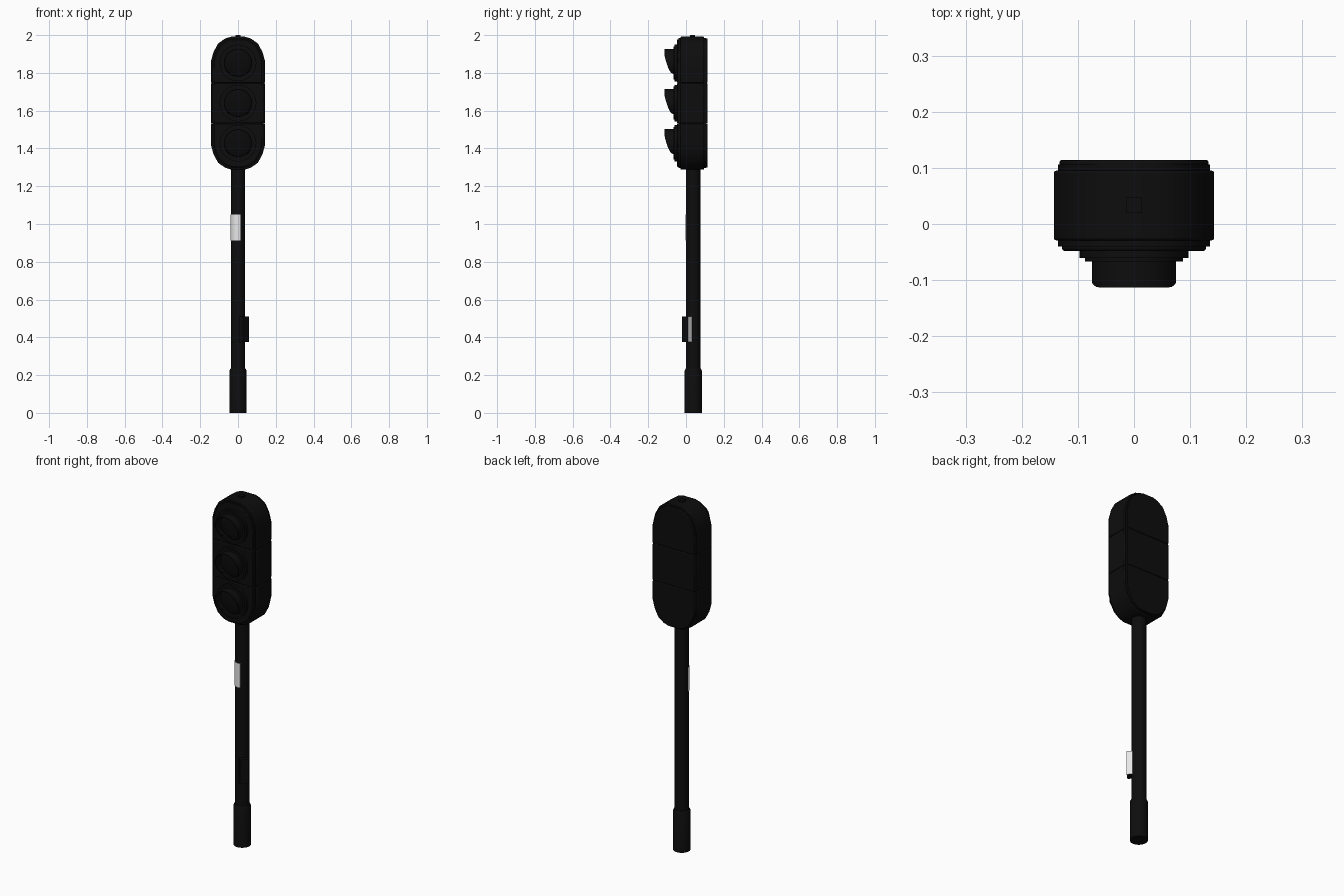
import bpy, bmesh, math
from mathutils import Vector

cube = bpy.data.objects.get("Cube")
if cube:
    bpy.data.objects.remove(cube, do_unlink=True)


def material(name, value, rough=0.6):
    m = bpy.data.materials.new(name)
    m.use_nodes = True
    col = (value, value, value, 1)
    m.diffuse_color = col
    bsdf = m.node_tree.nodes["Principled BSDF"]
    bsdf.inputs["Base Color"].default_value = col
    bsdf.inputs["Roughness"].default_value = rough
    return m


BLACK = material("black paint", 0.004)
LENS = material("dark lens", 0.003)
WHITE = material("white label", 0.8)

POLE_Y = 0.038
HEAD_Z = 1.64
PITCH = 0.2125


def finish(bm, name, mats=(BLACK,), bevel=0.0, angle=30):
    bmesh.ops.recalc_face_normals(bm, faces=bm.faces)
    me = bpy.data.meshes.new(name)
    bm.to_mesh(me)
    bm.free()
    ob = bpy.data.objects.new(name, me)
    bpy.context.collection.objects.link(ob)
    for m in mats:
        me.materials.append(m)
    if bevel:
        mod = ob.modifiers.new("bevel", "BEVEL")
        mod.width = bevel
        mod.segments = 2
        mod.limit_method = "ANGLE"
        mod.angle_limit = math.radians(40)
    bpy.ops.object.select_all(action="DESELECT")
    ob.select_set(True)
    bpy.context.view_layer.objects.active = ob
    bpy.ops.object.shade_smooth_by_angle(angle=math.radians(angle))
    return ob


def box(name, size, loc):
    bm = bmesh.new()
    bmesh.ops.create_cube(bm, size=1)
    bmesh.ops.scale(bm, vec=size, verts=bm.verts)
    bmesh.ops.translate(bm, vec=loc, verts=bm.verts)
    return finish(bm, name)


def lathe(name, profile, centre, axis="Z", mat=BLACK, steps=40):
    """Spin (radius, height) points; axis Y sends height towards the front."""
    bm = bmesh.new()
    verts = [bm.verts.new((r, 0, h)) for r, h in profile]
    edges = [bm.edges.new(pair) for pair in zip(verts, verts[1:])]
    bmesh.ops.spin(bm, geom=verts + edges, cent=(0, 0, 0), axis=(0, 0, 1),
                   angle=math.tau, steps=steps)
    bmesh.ops.remove_doubles(bm, verts=bm.verts, dist=1e-5)
    for v in bm.verts:
        if axis == "Y":
            v.co = Vector((v.co.x, -v.co.z, v.co.y))
        v.co += Vector(centre)
    return finish(bm, name, (mat,))


# Quarter outline of the signal head, from the centre top to the straight side
QUARTER = [(0.035, 0.352), (0.068, 0.342), (0.105, 0.316),
           (0.13, 0.27), (0.143, 0.222)]


def outline(inset):
    fx, fz = 1 - inset / 0.143, 1 - inset / 0.352
    q = [(x * fx, z * fz) for x, z in QUARTER]
    half = q + [(x, -z) for x, z in reversed(q)]
    return half + [(-x, z) for x, z in reversed(half)]


def slab(name, inset, front, back, z_range=None, bevel=0.004):
    """Extrude the head outline along y, optionally trimmed to one section."""
    bm = bmesh.new()
    face = bm.faces.new([bm.verts.new((x, front, HEAD_Z + z)) for x, z in outline(inset)])
    ext = bmesh.ops.extrude_face_region(bm, geom=[face])
    moved = [g for g in ext["geom"] if isinstance(g, bmesh.types.BMVert)]
    bmesh.ops.translate(bm, vec=(0, back - front, 0), verts=moved)
    for z, way in zip(z_range or (), (-1, 1)):
        geom = bm.verts[:] + bm.edges[:] + bm.faces[:]
        cut = bmesh.ops.bisect_plane(bm, geom=geom, plane_co=(0, 0, z),
                                     plane_no=(0, 0, way), clear_outer=True)
        rim = [g for g in cut["geom_cut"] if isinstance(g, bmesh.types.BMEdge)]
        if rim:
            bmesh.ops.edgeloop_fill(bm, edges=rim)
    return finish(bm, name, bevel=bevel)


def visor(name, zc, r=0.075, wall=0.004, steps=36):
    """Hood whose front edge sweeps back to nothing near the bottom."""
    bm = bmesh.new()
    low = math.asin(0.78)
    rows = []
    for i in range(steps + 1):
        a = -low + (math.pi + 2 * low) * i / steps
        reach = 0.046 * math.sqrt(max(0, min(1, (math.sin(a) + 0.78) / 1.28)))
        rows.append([bm.verts.new((rad * math.cos(a), y, zc + rad * math.sin(a)))
                     for rad, y in ((r, -0.06), (r, -0.067 - reach),
                                    (r - wall, -0.067 - reach), (r - wall, -0.06))])
    for a, b in zip(rows, rows[1:]):
        for k in range(4):
            bm.faces.new((a[k], a[(k + 1) % 4], b[(k + 1) % 4], b[k]))
    bm.faces.new(rows[0])
    bm.faces.new(rows[-1])
    return finish(bm, name)


# Pole and base sleeve
lathe("pole", [(0, 0.01), (0.038, 0.01), (0.038, 1.32), (0, 1.32)], (0, POLE_Y, 0))
lathe("base_sleeve", [(0, 0), (0.046, 0), (0.046, 0.222), (0.04, 0.235), (0, 0.235)],
      (0, POLE_Y, 0))

# Signal head: inner core, then three sections each with body, door and back lid
slab("head_core", 0.008, -0.04, 0.106, bevel=0)
for i, label in enumerate(("bottom", "middle", "top")):
    zc = HEAD_Z + (i - 1) * PITCH
    gap = 0.001
    lo = HEAD_Z - 1 if i == 0 else zc - PITCH / 2 + gap
    hi = HEAD_Z + 1 if i == 2 else zc + PITCH / 2 - gap
    slab(label + "_body", 0, -0.029, 0.095, (lo, hi))
    slab(label + "_door", 0.015, -0.048, -0.02, (lo, hi))
    slab(label + "_back_lid", 0.01, 0.085, 0.114, (lo, hi))
    lathe(label + "_bezel", [(0.097, 0.04), (0.097, 0.061), (0.087, 0.061),
                             (0.087, 0.067), (0.071, 0.067), (0.071, 0.05)],
          (0, 0, zc), axis="Y")
    dome = [(0.072 * math.cos(t * math.pi / 12), 0.052 + 0.015 * math.sin(t * math.pi / 12))
            for t in range(6)] + [(0, 0.067)]
    lathe(label + "_lens", dome, (0, 0, zc), axis="Y", mat=LENS)
    visor(label + "_visor", zc)
box("top_cap", (0.028, 0.028, 0.02), (0, 0.034, 1.99))

# Label wrapped round the front of the pole
bm = bmesh.new()
cols = []
for i in range(17):
    a = math.radians(180 + 110 * i / 16)
    cols.append([bm.verts.new((r * math.cos(a), POLE_Y + r * math.sin(a), z))
                 for r, z in ((0.0395, 0.913), (0.0395, 1.05), (0.037, 1.05), (0.037, 0.913))])
for a, b in zip(cols, cols[1:]):
    for k in range(4):
        bm.faces.new((a[k], a[(k + 1) % 4], b[(k + 1) % 4], b[k]))
bm.faces.new(cols[0])
bm.faces.new(cols[-1])
finish(bm, "pole_label", (WHITE,))

# Push button box, turned to the front corner of the pole, one side white
button = box("button_box", (0.046, 0.05, 0.136), (0, -0.035, 0.443))
button.data.materials.append(WHITE)
for p in button.data.polygons:
    p.material_index = 1 if p.normal.x > 0.9 else 0
button.rotation_euler.z = math.radians(45)
button.location = (0, POLE_Y, 0)
